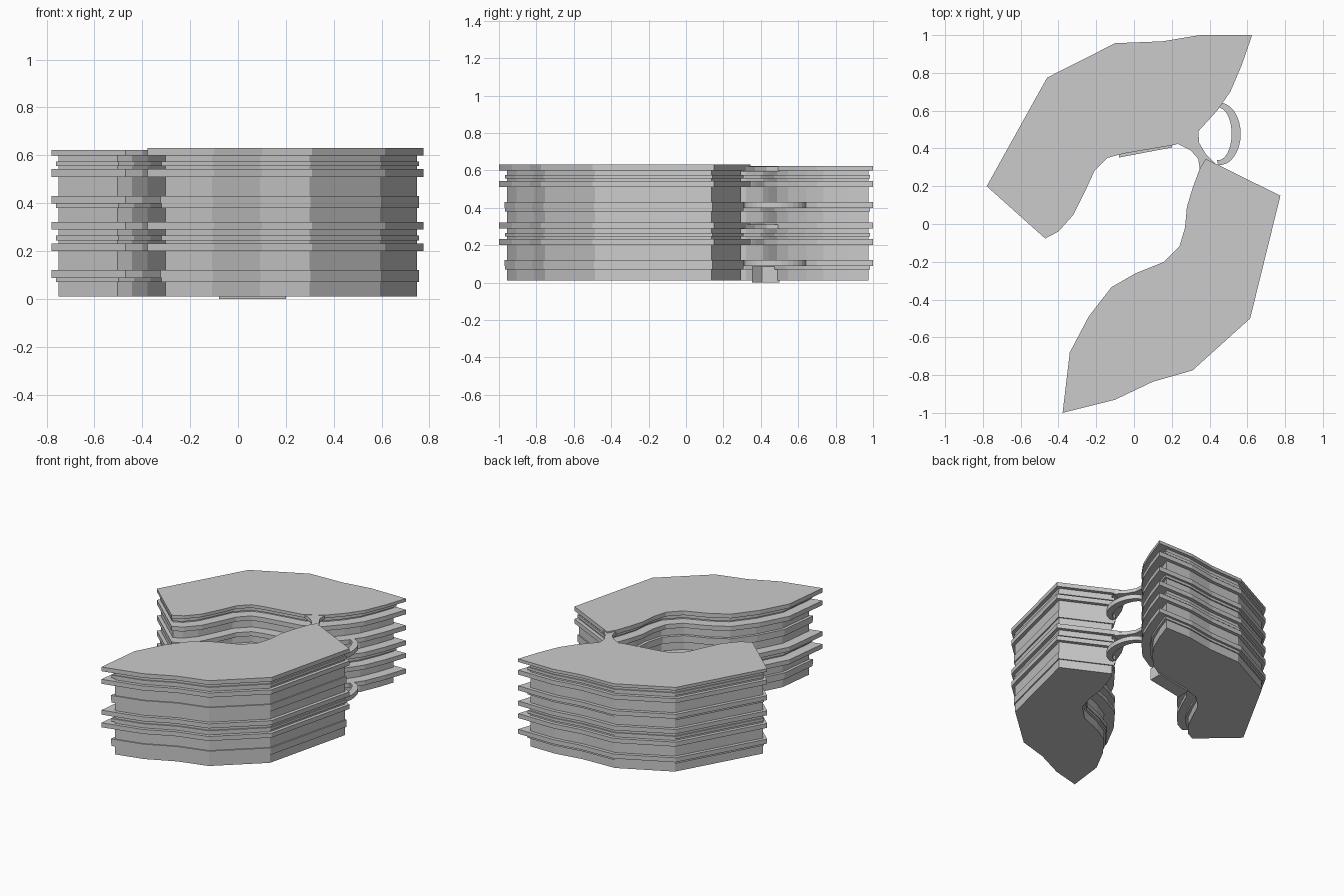
import bpy, bmesh, math
from mathutils import Vector

if "Cube" in bpy.data.objects:
    bpy.data.objects.remove(bpy.data.objects["Cube"])

# Slab outlines (counter-clockwise); the leading points form the street side,
# the rest form the curved courtyard side.
NORTH_OUTER = [(0.625, 1.0), (0.35, 1.0), (0.15, 0.967), (-0.1, 0.957), (-0.46, 0.775),
               (-0.78, 0.2), (-0.47, -0.077)]
NORTH_INNER = [(-0.40, -0.04), (-0.32, 0.05), (-0.26, 0.17), (-0.21, 0.28), (-0.14, 0.35),
               (-0.06, 0.372), (0.22, 0.42), (0.34, 0.49), (0.44, 0.60), (0.51, 0.70), (0.57, 0.84)]
SOUTH_OUTER = [(-0.378, -1.0), (-0.1, -0.93), (0.1, -0.835), (0.31, -0.775), (0.615, -0.5),
               (0.775, 0.15), (0.38, 0.345)]
SOUTH_INNER = [(0.347, 0.29), (0.31, 0.19), (0.28, 0.09), (0.27, -0.02), (0.24, -0.12),
               (0.16, -0.20), (0.01, -0.26), (-0.12, -0.335), (-0.24, -0.49), (-0.34, -0.68)]


def inset(outer, inner, d_out, d_in):
    """Move street edges by d_out and courtyard edges by d_in, mitred."""
    pts = [Vector(p) for p in outer + inner]
    n = len(pts)
    dist = [d_out if i < len(outer) - 1 else d_in for i in range(n)]
    area = sum(pts[i].x * pts[(i + 1) % n].y - pts[(i + 1) % n].x * pts[i].y for i in range(n))
    s = 1 if area > 0 else -1
    res = []
    for i in range(n):
        e0 = (pts[i] - pts[i - 1]).normalized()
        e1 = (pts[(i + 1) % n] - pts[i]).normalized()
        n0, n1 = Vector((-e0.y, e0.x)) * s, Vector((-e1.y, e1.x)) * s
        d0, d1 = dist[i - 1], dist[i]
        det = n0.x * n1.y - n0.y * n1.x
        if abs(det) < 0.2:
            off = (n0 + n1).normalized() * (d0 + d1) / 2
        else:
            off = Vector(((d0 * n1.y - d1 * n0.y) / det, (n0.x * d1 - n1.x * d0) / det))
        res.append(pts[i] + off)
    return res


def prism(name, pts, z0, z1):
    bm = bmesh.new()
    face = bm.faces.new([bm.verts.new((p[0], p[1], z0)) for p in pts])
    new = bmesh.ops.extrude_face_region(bm, geom=[face])["geom"]
    for v in new:
        if isinstance(v, bmesh.types.BMVert):
            v.co.z = z1
    bmesh.ops.recalc_face_normals(bm, faces=bm.faces)
    me = bpy.data.meshes.new(name)
    bm.to_mesh(me)
    bm.free()
    ob = bpy.data.objects.new(name, me)
    bpy.context.collection.objects.link(ob)
    return ob


# Curved link walkway plan, a half ring bulging to the east
arc = [math.radians(-95 + 190 * i / 16) for i in range(17)]
walkway = [(0.455 + 0.11 * math.cos(a), 0.477 + 0.165 * math.sin(a)) for a in arc]
walkway += [(0.445 + 0.072 * math.cos(a), 0.477 + 0.14 * math.sin(a)) for a in reversed(arc)]

# Waisted straight bridge plan
bridge = [(0.22, 0.43), (0.30, 0.39), (0.34, 0.345), (0.35, 0.28), (0.44, 0.31),
          (0.38, 0.37), (0.345, 0.43), (0.34, 0.50)]

for name, outer, inner in (("north_wing", NORTH_OUTER, NORTH_INNER),
                           ("south_wing", SOUTH_OUTER, SOUTH_INNER)):
    south = name == "south_wing"
    top = 0.63 if south else 0.622
    # Wall core
    prism(name + "_walls", inset(outer, inner, 0.024, 0.07), 0.01, top - 0.01)
    for m, base in enumerate((0.0, 0.31)):
        # Overhanging floor slabs, three per module
        for k, z in enumerate((0.088, 0.2, 0.29)):
            last = m == 1 and k == 2
            d = (0.016, 0.05) if south and k == 0 else (0.0, 0.0)
            prism(f"{name}_slab_{m}_{k}", inset(outer, inner, *d), base + z,
                  top if last else base + z + 0.032)
        # Slim sill bands under the slabs
        for k, z in enumerate((0.07, 0.245)):
            prism(f"{name}_sill_{m}_{k}", inset(outer, inner, 0.016, 0.055), base + z, base + z + 0.02)

# Links between the wings, one of each per module
for m, base in enumerate((0.0, 0.31)):
    prism(f"curved_walkway_{m}", walkway, base + 0.088, base + 0.12)
    prism(f"bridge_{m}", bridge, base + 0.285, base + 0.31)

# Courtyard entrance step
prism("entrance_step", [(-0.08, 0.352), (0.2, 0.405), (0.2, 0.5), (-0.08, 0.45)], 0.0, 0.085)
